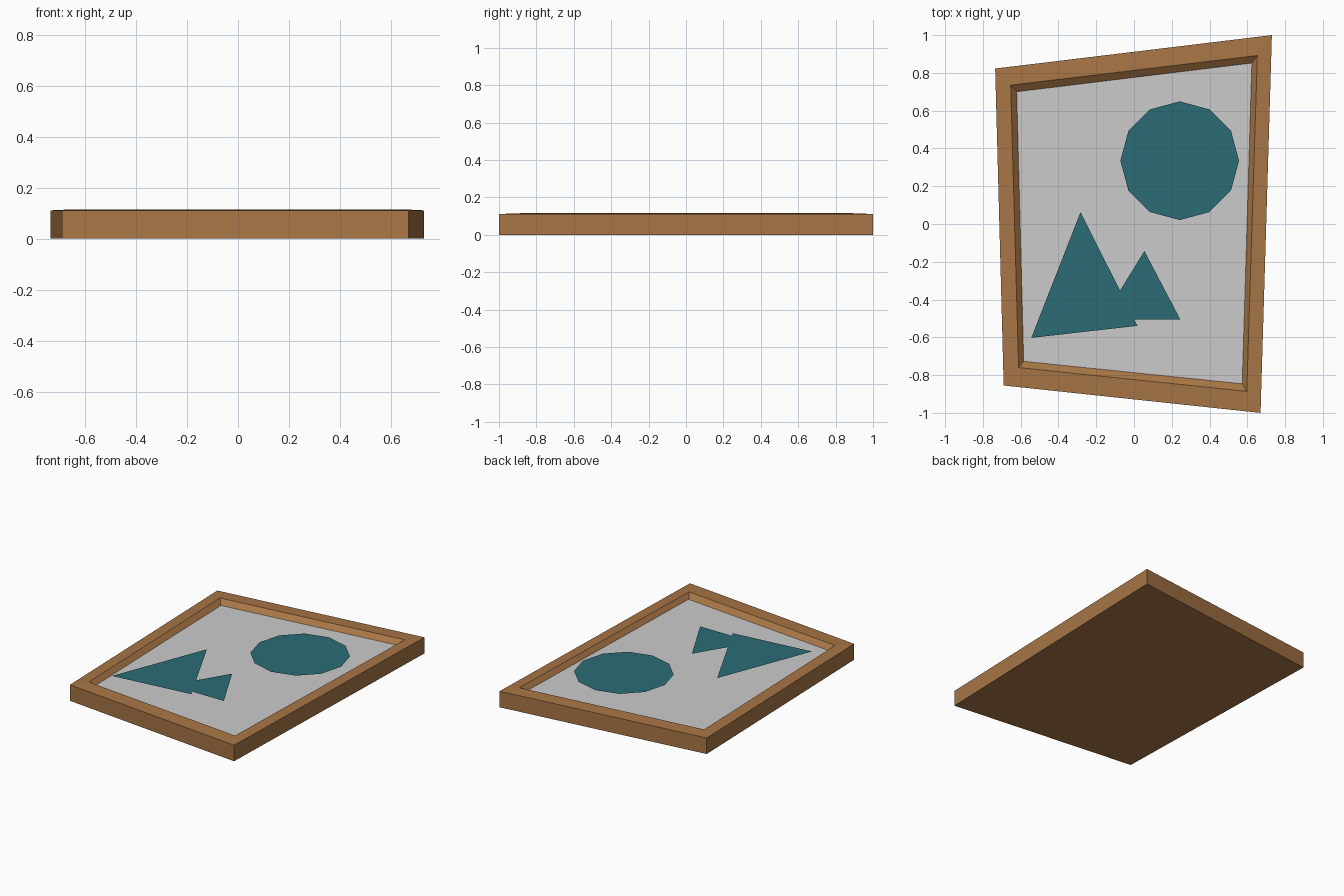
import bpy
import math

if "Cube" in bpy.data.objects:
    bpy.data.objects.remove(bpy.data.objects["Cube"])

H_OUT, H_IN, H_PANEL, H_ART = 0.111, 0.115, 0.085, 0.115

# Skewed outlines, anticlockwise from the front left corner
OUTER = [(-0.69, -0.855), (0.67, -1.0), (0.73, 1.0), (-0.735, 0.823)]
RIM = [(-0.611, -0.76), (0.597, -0.886), (0.653, 0.892), (-0.653, 0.735)]
INNER = [(-0.584, -0.727), (0.573, -0.846), (0.624, 0.852), (-0.621, 0.70)]


def material(name, color):
    mat = bpy.data.materials.new(name)
    mat.diffuse_color = (*color, 1)
    mat.use_nodes = True
    mat.node_tree.nodes["Principled BSDF"].inputs["Base Color"].default_value = mat.diffuse_color
    return mat


def make(name, verts, faces, mat=None):
    mesh = bpy.data.meshes.new(name)
    mesh.from_pydata(verts, [], faces)
    mesh.update()
    obj = bpy.data.objects.new(name, mesh)
    bpy.context.collection.objects.link(obj)
    if mat:
        mesh.materials.append(mat)
    return obj


def at(points, z):
    return [(x, y, z) for x, y in points]


def flat_shape(name, points, z, mat=None):
    return make(name, at(points, z), [range(len(points))], mat)


wood = material("wood", (0.39, 0.18, 0.06))
teal = material("teal", (0.025, 0.15, 0.18))

# Frame: back, outer walls, top rim and bevelled recess, as stacked rings
rings = [at(OUTER, 0), at(OUTER, H_OUT), at(RIM, H_IN), at(INNER, H_PANEL)]
faces = [(3, 2, 1, 0)]
for r in range(len(rings) - 1):
    for i in range(4):
        j = (i + 1) % 4
        faces.append((r * 4 + i, r * 4 + j, r * 4 + 4 + j, r * 4 + 4 + i))
make("frame", sum(rings, []), faces, wood)

# Grey picture panel at the foot of the recess
flat_shape("picture_panel", INNER, H_PANEL)

# Sun disc with twelve sides
sun = [(0.242 + 0.314 * math.cos(math.tau * i / 12),
        0.335 + 0.314 * math.sin(math.tau * i / 12)) for i in range(12)]
flat_shape("sun", sun, H_ART, teal)

# Two overlapping peaks as one outline
peaks = [(-0.283, 0.063), (-0.544, -0.603), (0.018, -0.539), (0.001, -0.505),
         (0.245, -0.505), (0.055, -0.143), (-0.074, -0.353)]
flat_shape("mountains", peaks, H_ART, teal)
